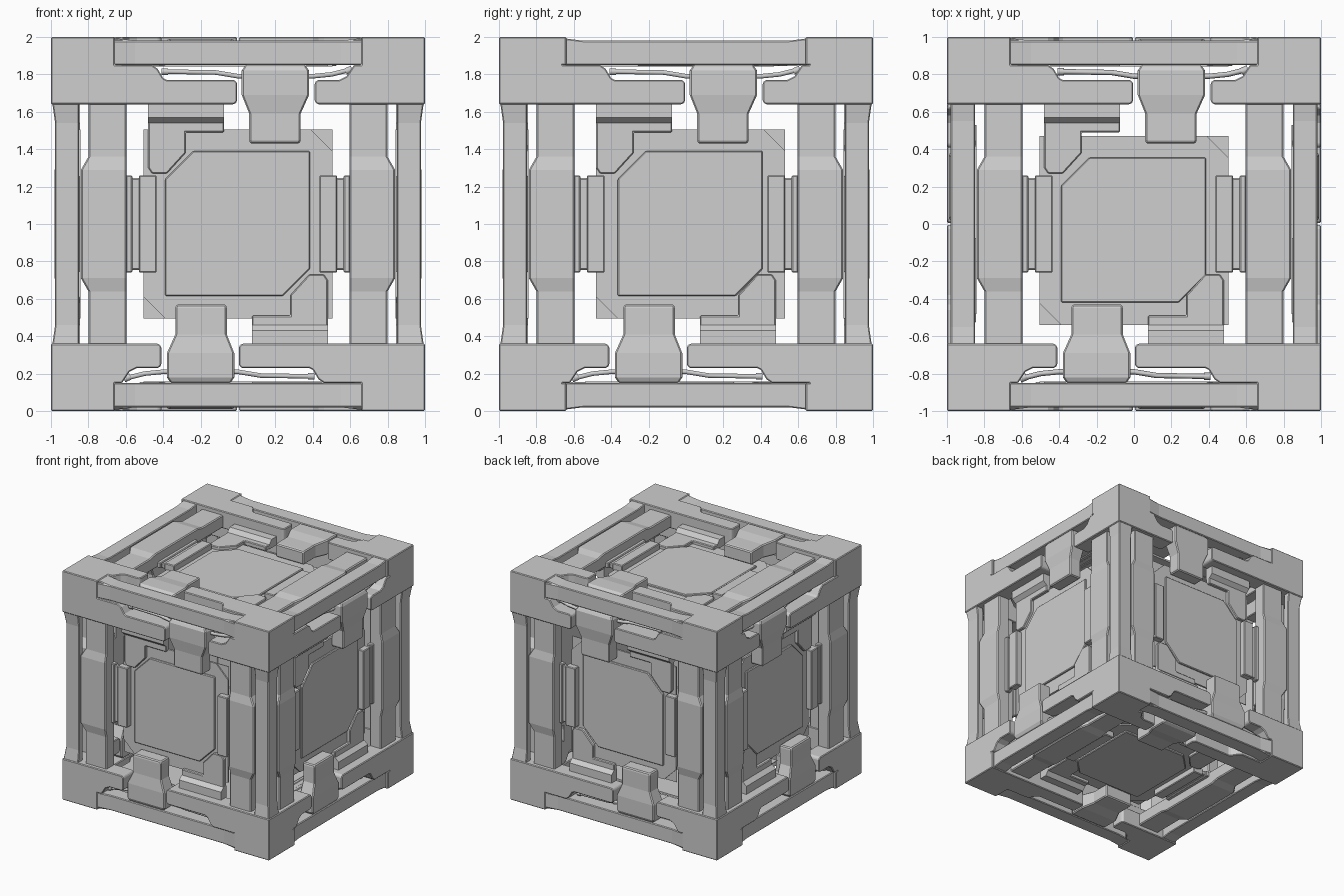
import bpy, bmesh
from mathutils import Vector

cube = bpy.data.objects.get("Cube")
if cube:
    bpy.data.objects.remove(cube, do_unlink=True)

GREY = (0.62, 0.62, 0.62, 1)
grey = bpy.data.materials.new("plain_grey")
grey.use_nodes = True
grey.diffuse_color = GREY
grey.node_tree.nodes["Principled BSDF"].inputs["Base Color"].default_value = GREY

CENTRE = Vector((0, 0, 1))
X, Y, Z = Vector((1, 0, 0)), Vector((0, 1, 0)), Vector((0, 0, 1))

# Each side: across axis, up axis, outward axis, centre panel shift.
# Opposite sides mirror one another.
SIDES = {
    "front": (X, Z, -Y, (0, 0)),
    "back": (X, Z, Y, (0, 0)),
    "left": (Y, Z, X, (0.025, 0)),
    "right": (Y, Z, -X, (0.025, 0)),
    "top": (X, Y, Z, (0, -0.035)),
    "bottom": (X, Y, -Z, (0, -0.035)),
}


def place(side, spin, u, v, w):
    """Side coordinates (across, up, depth inwards) to world."""
    across, up, out, _ = SIDES[side]
    return CENTRE + spin * (u * across + v * up) + (1 - w) * out


def finish(bm, name, bevel):
    bmesh.ops.recalc_face_normals(bm, faces=bm.faces)
    mesh = bpy.data.meshes.new(name)
    bm.to_mesh(mesh)
    bm.free()
    mesh.materials.append(grey)
    obj = bpy.data.objects.new(name, mesh)
    bpy.context.collection.objects.link(obj)
    if bevel:
        mod = obj.modifiers.new("edge_bevel", 'BEVEL')
        mod.width, mod.segments = bevel, 1
        mod.limit_method, mod.angle_limit = 'ANGLE', 0.6


def skin(bm, rings):
    """Join rings of points into a closed solid."""
    loops = [[bm.verts.new(p) for p in ring] for ring in rings]
    n = len(loops[0])
    for a, b in zip(loops, loops[1:]):
        for i in range(n):
            j = (i + 1) % n
            bm.faces.new((a[i], a[j], b[j], b[i]))
    bm.faces.new(loops[0])
    bm.faces.new(loops[-1])


def slab(name, side, spin, outline, w0, w1, bevel=0.006):
    """Outline extruded inwards between two depths."""
    bm = bmesh.new()
    skin(bm, [[place(side, spin, u, v, w) for u, v in outline] for w in (w0, w1)])
    finish(bm, name, bevel)


def loft(name, side, spin, rows, bevel=0.008):
    """Stack of rectangles along the up axis: (v, u0, u1, w0, w1)."""
    bm = bmesh.new()
    skin(bm, [[place(side, spin, *p) for p in
               ((u0, v, w0), (u1, v, w0), (u1, v, w1), (u0, v, w1))]
              for v, u0, u1, w0, w1 in rows])
    finish(bm, name, bevel)


def rect(u0, u1, v0, v1):
    return [(u0, v0), (u1, v0), (u1, v1), (u0, v1)]


def cable(name, side, spin, path, radius):
    curve = bpy.data.curves.new(name, 'CURVE')
    curve.dimensions = '3D'
    curve.bevel_depth, curve.bevel_resolution = radius, 1
    curve.use_fill_caps = True
    line = curve.splines.new('POLY')
    line.points.add(len(path) - 1)
    for point, (u, v) in zip(line.points, path):
        point.co = (*place(side, spin, u, v, 0.09), 1)
    temp = bpy.data.objects.new(name + "_path", curve)
    bpy.context.collection.objects.link(temp)
    bpy.context.view_layer.update()
    mesh = bpy.data.meshes.new_from_object(temp.evaluated_get(
        bpy.context.evaluated_depsgraph_get()))
    bpy.data.objects.remove(temp, do_unlink=True)
    mesh.materials.clear()
    mesh.materials.append(grey)
    mesh.shade_smooth()
    bpy.context.collection.objects.link(bpy.data.objects.new(name, mesh))


# Outlines shared by every side
LONG_ARM = [(-1, 1), (-.66, 1), (-.66, .85), (-.46, .85), (-.43, .83), (-.40, .78),
            (-.38, .77), (-.02, .77), (-.005, .755), (-.005, .655), (-.02, .64), (-1, .64)]
SHORT_ARM = [(1, 1), (.66, 1), (.66, .85), (.62, .85), (.58, .79), (.54, .77),
             (.425, .77), (.41, .755), (.41, .655), (.425, .64), (1, .64)]
BAR = [(-.67, .85), (.67, .85), (.67, .995), (.55, .98), (-.55, .98), (-.67, .995)]
BRACKET = [(-.48, .55), (-.075, .55), (-.075, .49), (-.28, .49), (-.28, .38),
           (-.38, .27), (-.46, .27), (-.48, .30)]
PANEL = [(-.39, .24), (-.24, .39), (.385, .39), (.385, -.24), (.24, -.385), (-.39, -.385)]
PLATE = [(-.505, .505), (.39, .505), (.505, .39), (.505, -.505), (-.39, -.505), (-.505, -.39)]
CABLE = [(-.40, .815), (-.12, .81), (0, .79), (.40, .79), (.50, .80), (.60, .825)]

for side, (_, _, _, (du, dv)) in SIDES.items():
    # Centre panel on its backing plates
    def shifted(outline):
        return [(u + du, v + dv) for u, v in outline]
    slab(side + "_centre_panel", side, 1, shifted(PANEL), .125, .155)
    slab(side + "_panel_plate", side, 1, shifted(PLATE), .142, .155, 0)
    slab(side + "_backing_plate", side, 1, shifted(rect(-.505, .505, -.505, .505)), .152, .158, 0)

    for spin, half in ((1, "a"), (-1, "b")):
        def label(part):
            return f"{side}_{part}_{half}"

        # Rail with corner arms
        slab(label("long_arm"), side, spin, LONG_ARM, 0, .15)
        slab(label("short_arm"), side, spin, SHORT_ARM, 0, .15)
        slab(label("rail_bar"), side, spin, BAR, .02, .15)

        # Cable in the slot, with end sockets
        cable(label("cable"), side, spin, CABLE, .014)
        cable(label("cable_socket"), side, spin, [(-.41, .815), (-.375, .815)], .02)
        cable(label("cable_end"), side, spin, [(.575, .815), (.61, .83)], .02)

        # Clip folded over the rail
        loft(label("clip"), side, spin, [
            (.85, .04, .36, .025, .14), (.82, .02, .38, .01, .14),
            (.69, .02, .38, .01, .14), (.59, .06, .335, .025, .14),
            (.45, .06, .335, .025, .14), (.43, .065, .33, .03, .14)])

        # Column beside the corner post
        loft(label("column"), side, spin, [
            (-.65, -.80, -.595, .035, .145), (-.36, -.80, -.595, .035, .145),
            (-.29, -.84, -.595, .02, .145), (.29, -.84, -.595, .02, .145),
            (.36, -.80, -.595, .035, .145), (.65, -.80, -.595, .035, .145)])

        # Latch block between column and panel
        slab(label("latch_block"), side, spin, rect(-.53, -.435, -.26, .26), .09, .155)
        slab(label("latch_neck"), side, spin, rect(-.575, -.52, -.245, .245), .11, .15)
        slab(label("latch_flange"), side, spin, rect(-.60, -.565, -.26, .26), .10, .15)

        # Stepped bracket hanging from the rail
        slab(label("bracket"), side, spin, BRACKET, .115, .155)
        loft(label("bracket_step"), side, spin, [
            (.65, -.48, -.075, .08, .155), (.57, -.48, -.075, .08, .155),
            (.54, -.48, -.075, .115, .155)], 0)

# Upright corner posts, flared at both ends and chamfered on the inner edge
for side in ("front", "back"):
    for spin, hand in ((1, "left"), (-1, "right")):
        bm = bmesh.new()
        skin(bm, [[place(side, spin, u, v, w) for u, w in
                   ((1 - d, d), (.85, d), (.85, .07), (.93, .15), (1 - d, .15))]
                  for v, d in ((-.66, .005), (-.54, .022), (.54, .022), (.66, .005))])
        finish(bm, f"{side}_{hand}_post", .006)
